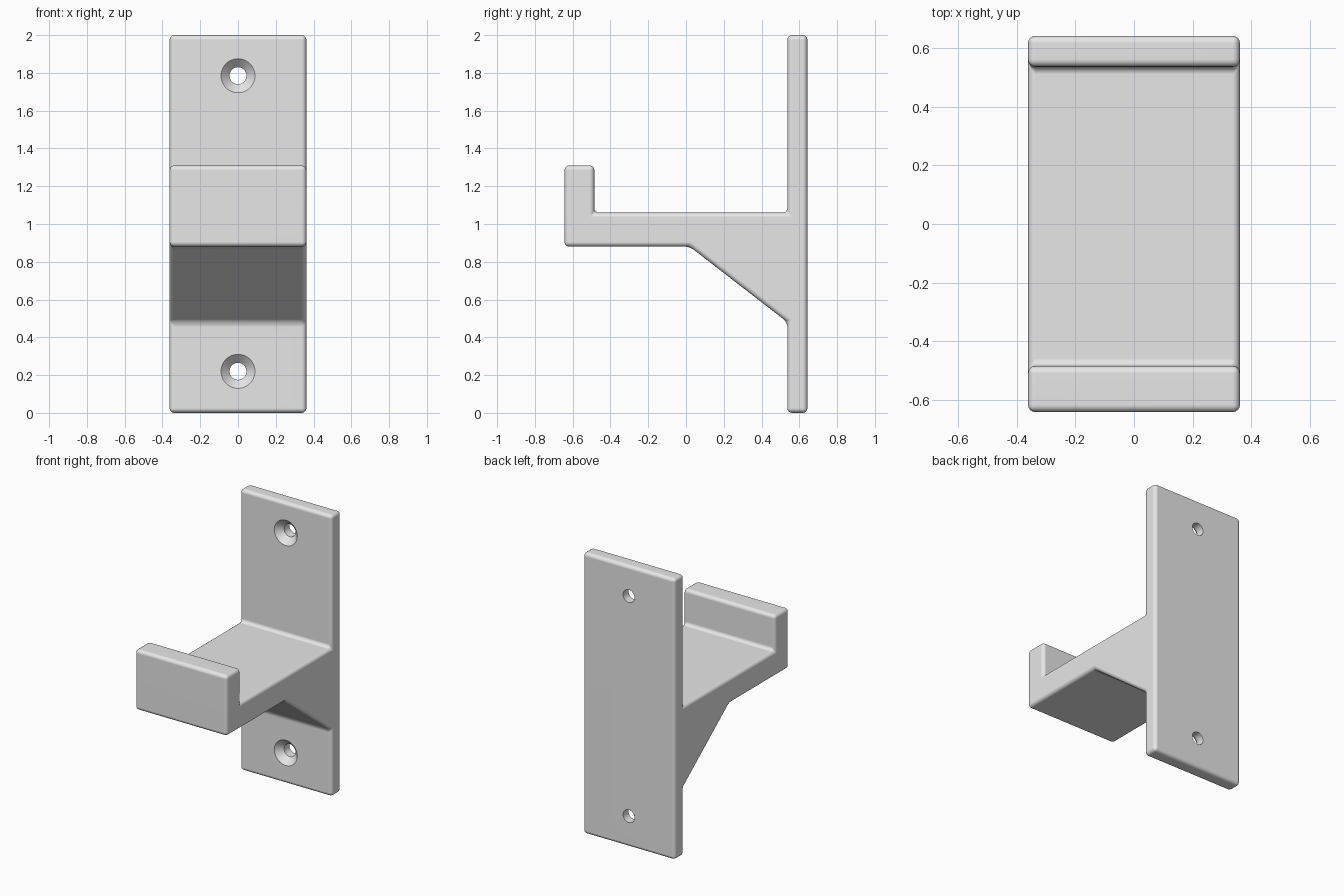
import bpy, bmesh
from math import radians
from mathutils import Matrix

cube = bpy.data.objects.get("Cube")
if cube:
    bpy.data.objects.remove(cube, do_unlink=True)

HALF_WIDTH = 0.362
PLATE_FRONT, BACK = 0.537, 0.643

grey = bpy.data.materials.new("light_grey")
grey.use_nodes = True
colour = (0.8, 0.8, 0.8, 1)
grey.diffuse_color = colour
grey.node_tree.nodes["Principled BSDF"].inputs["Base Color"].default_value = colour


def make_object(name, bm):
    bmesh.ops.recalc_face_normals(bm, faces=bm.faces)
    mesh = bpy.data.meshes.new(name)
    bm.to_mesh(mesh)
    bm.free()
    mesh.materials.append(grey)
    obj = bpy.data.objects.new(name, mesh)
    bpy.context.collection.objects.link(obj)
    return obj


# Bracket side profile (y, z): wall plate, arm, upturned lip and gusset
profile = [
    (BACK, 0), (BACK, 2), (PLATE_FRONT, 2), (PLATE_FRONT, 1.06),
    (-0.485, 1.06), (-0.485, 1.31), (-BACK, 1.31), (-BACK, 0.88),
    (0.02, 0.88), (PLATE_FRONT, 0.48), (PLATE_FRONT, 0),
]
bm = bmesh.new()
side = bm.faces.new([bm.verts.new((-HALF_WIDTH, y, z)) for y, z in profile])
swept = bmesh.ops.extrude_face_region(bm, geom=[side])["geom"]
bmesh.ops.translate(bm, vec=(2 * HALF_WIDTH, 0, 0),
                    verts=[v for v in swept if isinstance(v, bmesh.types.BMVert)])
bracket = make_object("wall_hook_bracket", bm)

# Rounded edges and fillets
bevel = bracket.modifiers.new("rounded_edges", 'BEVEL')
bevel.width = 0.025
bevel.segments = 4
bevel.limit_method = 'ANGLE'
bevel.angle_limit = radians(30)


# Countersunk screw holes, lathed around the y axis
def screw_cutter(name, z):
    rings = [(0.11, PLATE_FRONT - 0.02), (0.045, PLATE_FRONT + 0.045), (0.045, BACK + 0.05)]
    count = 48
    bm = bmesh.new()
    loops = []
    for radius, y in rings:
        place = Matrix.Translation((0, y, z)) @ Matrix.Rotation(radians(90), 4, 'X')
        loops.append(bmesh.ops.create_circle(bm, segments=count, radius=radius,
                                             matrix=place)["verts"])
    for a, b in zip(loops, loops[1:]):
        for i in range(count):
            j = (i + 1) % count
            bm.faces.new((a[i], a[j], b[j], b[i]))
    bm.faces.new(loops[0])
    bm.faces.new(loops[-1])
    cutter = make_object(name, bm)
    cutter.hide_render = True
    return cutter


cutters = [screw_cutter("lower_screw_cutter", 0.22), screw_cutter("upper_screw_cutter", 1.785)]
for cutter in cutters:
    cut = bracket.modifiers.new("screw_hole", 'BOOLEAN')
    cut.operation = 'DIFFERENCE'
    cut.solver = 'EXACT'
    cut.object = cutter

# Apply the shaping, then shade the result
bpy.ops.object.select_all(action='DESELECT')
bracket.select_set(True)
bpy.context.view_layer.objects.active = bracket
for modifier in list(bracket.modifiers):
    bpy.ops.object.modifier_apply(modifier=modifier.name)
for cutter in cutters:
    bpy.data.objects.remove(cutter, do_unlink=True)
bpy.ops.object.shade_smooth_by_angle(angle=radians(30))
weighted = bracket.modifiers.new("flat_face_normals", 'WEIGHTED_NORMAL')
weighted.keep_sharp = True
